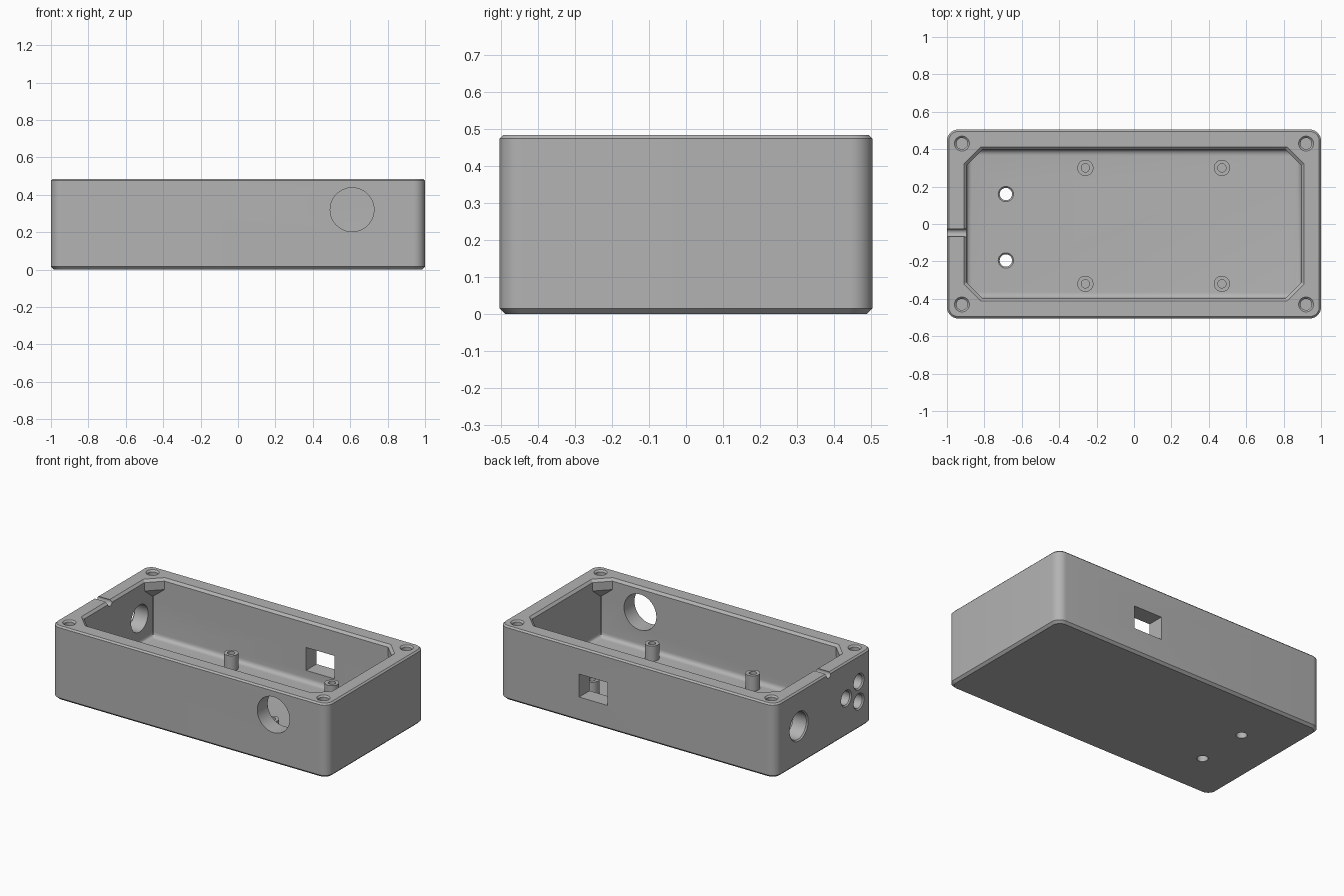
import bpy
import bmesh
from math import pi, cos, sin
from mathutils import Matrix, Vector

cube = bpy.data.objects.get("Cube")
if cube:
    bpy.data.objects.remove(cube, do_unlink=True)

grey = bpy.data.materials.new("light grey plastic")
grey.use_nodes = True
COLOUR = (0.45, 0.45, 0.45, 1)
grey.diffuse_color = COLOUR
grey.node_tree.nodes["Principled BSDF"].inputs["Base Color"].default_value = COLOUR

W, D, H = 1.0, 0.505, 0.485      # half width, half depth, height
CW, CD = 0.895, 0.397            # half width and depth of the cavity
FLOOR = 0.085


def loft(name, loops, matrix=Matrix()):
    """Closed solid skinned through loops with equal point counts."""
    bm = bmesh.new()
    rings = [[bm.verts.new(matrix @ Vector(p)) for p in loop] for loop in loops]
    for a, b in zip(rings, rings[1:]):
        for i in range(len(a)):
            j = (i + 1) % len(a)
            bm.faces.new((a[i], a[j], b[j], b[i]))
    bm.faces.new(rings[0])
    bm.faces.new(rings[-1])
    bmesh.ops.recalc_face_normals(bm, faces=bm.faces)
    mesh = bpy.data.meshes.new(name)
    bm.to_mesh(mesh)
    bm.free()
    mesh.materials.append(grey)
    obj = bpy.data.objects.new(name, mesh)
    bpy.context.collection.objects.link(obj)
    return obj


def rounded(hx, hy, r, z, seg=10):
    pts = []
    for k, (sx, sy) in enumerate(((1, 1), (-1, 1), (-1, -1), (1, -1))):
        for i in range(seg + 1):
            a = (k + i / seg) * pi / 2
            pts.append((sx * (hx - r) + r * cos(a), sy * (hy - r) + r * sin(a), z))
    return pts


def clipped(hx, hy, c, z):
    return [(hx, hy - c, z), (hx - c, hy, z), (c - hx, hy, z), (-hx, hy - c, z),
            (-hx, c - hy, z), (c - hx, -hy, z), (hx - c, -hy, z), (hx, c - hy, z)]


def lathe(name, loc, profile, axis="Z", seg=40):
    """Turned solid; profile holds (radius, height) pairs along the axis."""
    loops = [[(r * cos(2 * pi * i / seg), r * sin(2 * pi * i / seg), h)
              for i in range(seg)] for r, h in profile]
    turn = Vector((0, 0, 1)).rotation_difference(
        {"X": Vector((1, 0, 0)), "Y": Vector((0, 1, 0)), "Z": Vector((0, 0, 1))}[axis])
    return loft(name, loops, Matrix.Translation(loc) @ turn.to_matrix().to_4x4())


def finish(obj):
    bpy.ops.object.select_all(action="DESELECT")
    obj.select_set(True)
    bpy.context.view_layer.objects.active = obj
    bpy.ops.object.shade_smooth_by_angle(angle=pi / 6)


# Outer shell with rounded corners and small top and bottom chamfers
body = loft("enclosure_body", [
    rounded(W - 0.015, D - 0.015, 0.05, 0), rounded(W, D, 0.06, 0.015),
    rounded(W, D, 0.06, H - 0.01), rounded(W - 0.01, D - 0.01, 0.05, H)])

# Cavity: filleted floor, corner gussets under the rim, chamfered opening
R = 0.03
fillet = []
for i in range(7):
    a = i / 6 * pi / 2
    inset = R * (1 - sin(a))
    fillet.append(clipped(CW - inset, CD - inset, 0.004, FLOOR + R * (1 - cos(a))))
cutters = [loft("cavity_cutter", fillet + [
    clipped(CW, CD, 0.004, 0.35), clipped(CW, CD, 0.085, 0.415),
    clipped(CW, CD, 0.085, H - 0.015), clipped(CW + 0.025, CD + 0.025, 0.095, H + 0.01)])]

# Screw holes in the four rim corners
for sx in (-1, 1):
    for sy in (-1, 1):
        cutters.append(lathe("screw_cutter", (sx * 0.92, sy * 0.43, H), [
            (0.03, -0.07), (0.03, -0.01), (0.04, 0), (0.04, 0.02)]))

# Mounting holes through the floor
for y in (0.16, -0.195):
    cutters.append(lathe("floor_cutter", (-0.685, y, 0), [
        (0.033, -0.02), (0.033, FLOOR - 0.008), (0.041, FLOOR), (0.041, FLOOR + 0.01)]))

# Large round opening in the front wall
cutters.append(lathe("front_cutter", (0.61, -D, 0.32), [(0.117, -0.05), (0.117, 0.15)], "Y", 64))

# Round openings in the side wall
for y, z, r in ((0.26, 0.255, 0.088), (-0.23, 0.25, 0.046),
                (-0.36, 0.31, 0.046), (-0.36, 0.18, 0.046)):
    cutters.append(lathe("side_cutter", (-W, y, z), [
        (r + 0.008, -0.05), (r + 0.008, 0), (r, 0.008), (r, 0.15)], "X"))

# Cable groove across the side rim
cutters.append(lathe("groove_cutter", (-W, -0.047, H - 0.01), [(0.022, -0.05), (0.022, 0.15)], "X"))

# Rectangular window in the back wall
cutters.append(loft("window_cutter", [
    [(0.215, y, 0.16), (0.42, y, 0.16), (0.42, y, 0.31), (0.215, y, 0.31)]
    for y in (0.35, 0.55)]))

bpy.context.view_layer.objects.active = body
for cutter in cutters:
    cutter.hide_render = True
    mod = body.modifiers.new("cut", "BOOLEAN")
    mod.operation = "DIFFERENCE"
    mod.solver = "EXACT"
    mod.object = cutter
    bpy.ops.object.modifier_apply(modifier=mod.name)
    bpy.data.objects.remove(cutter, do_unlink=True)
finish(body)

# Hollow standoffs on the floor
for x in (-0.26, 0.47):
    for y in (0.3, -0.32):
        finish(lathe("standoff", (x, y, FLOOR), [
            (0.043, -0.01), (0.043, 0.1), (0.022, 0.1), (0.022, 0.01)]))
